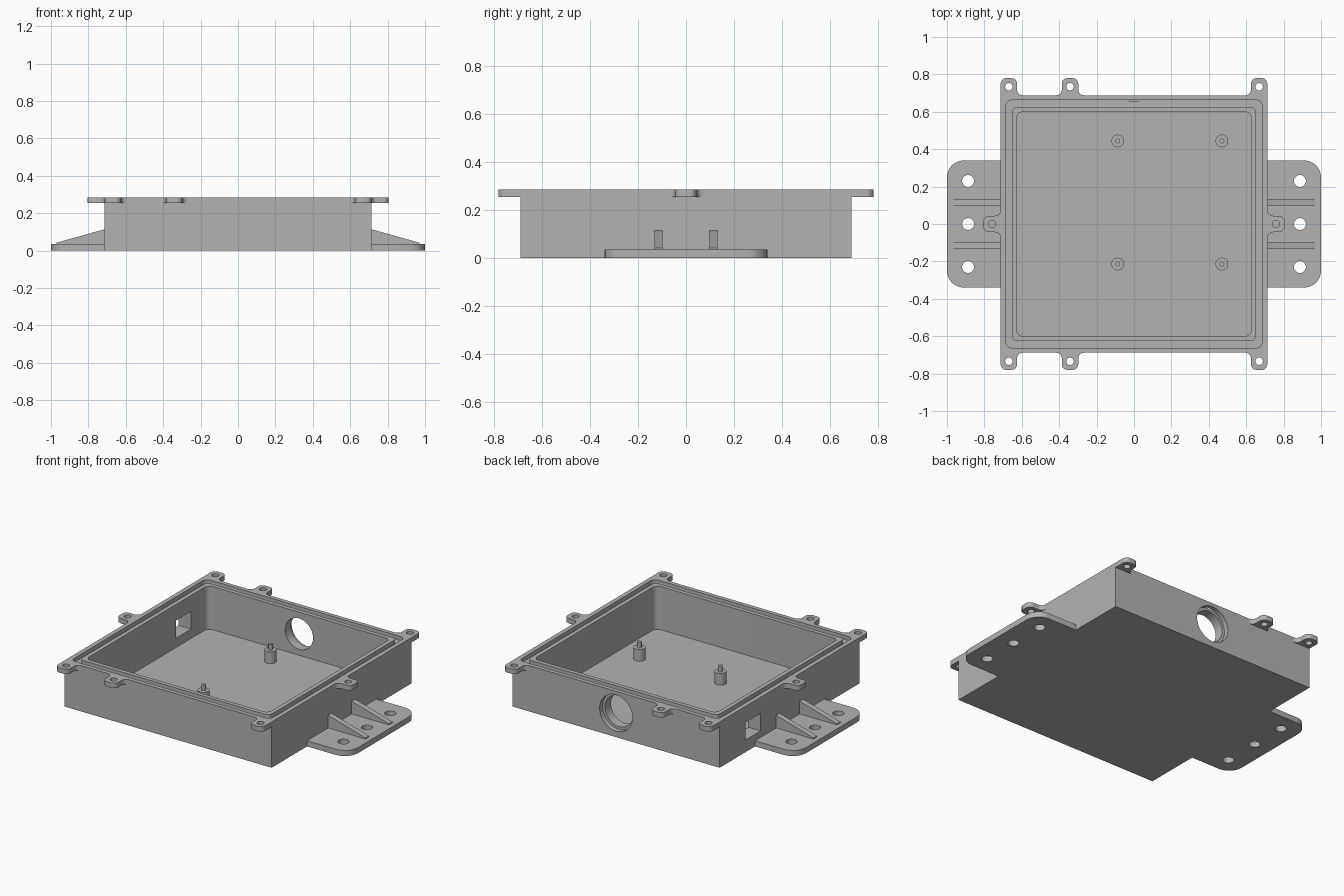
import bpy, bmesh, math
from mathutils import Matrix, Vector

cube = bpy.data.objects.get("Cube")
if cube:
    bpy.data.objects.remove(cube)

grey = bpy.data.materials.new("light grey")
grey.use_nodes = True
grey.diffuse_color = (0.45, 0.45, 0.45, 1)
grey.node_tree.nodes["Principled BSDF"].inputs["Base Color"].default_value = (0.45, 0.45, 0.45, 1)

HX, HY, TOP, FLOOR = 0.713, 0.688, 0.285, 0.017
STAND = Matrix.Rotation(math.pi / 2, 4, 'X')   # local y -> z, local z -> -y


def fillet(points, steps=6):
    """Round right-angled corners given as (x, y, radius)."""
    out = []
    for i, (x, y, r) in enumerate(points):
        p = Vector((x, y))
        if not r:
            out.append(p)
            continue
        a = (Vector(points[i - 1][:2]) - p).normalized() * r
        b = (Vector(points[(i + 1) % len(points)][:2]) - p).normalized() * r
        for k in range(steps + 1):
            t = math.pi / 2 * k / steps
            out.append(p + a * (1 - math.sin(t)) + b * (1 - math.cos(t)))
    return out


def rect(x0, x1, y0, y1, r=0):
    return fillet([(x0, y0, r), (x1, y0, r), (x1, y1, r), (x0, y1, r)])


def circle(x, y, r, n=32):
    return [Vector((x + r * math.cos(math.tau * k / n), y + r * math.sin(math.tau * k / n)))
            for k in range(n)]


def plate(name, loops, z0, z1, matrix=None):
    """Extrude an outline, with further loops as holes, from z0 to z1."""
    bm = bmesh.new()
    for loop in loops:
        clean = [p for i, p in enumerate(loop) if (p - loop[i - 1]).length > 1e-5]
        vs = [bm.verts.new((p.x, p.y, z0)) for p in clean]
        for i, v in enumerate(vs):
            bm.edges.new((vs[i - 1], v))
    bmesh.ops.triangle_fill(bm, use_beauty=True, edges=bm.edges[:], normal=(0, 0, 1))
    new = bmesh.ops.extrude_face_region(bm, geom=bm.faces[:])["geom"]
    bmesh.ops.translate(bm, verts=[g for g in new if isinstance(g, bmesh.types.BMVert)],
                        vec=(0, 0, z1 - z0))
    if matrix:
        bm.transform(matrix)
    bmesh.ops.recalc_face_normals(bm, faces=bm.faces[:])
    mesh = bpy.data.meshes.new(name)
    bm.to_mesh(mesh)
    bm.free()
    mesh.materials.append(grey)
    obj = bpy.data.objects.new(name, mesh)
    bpy.context.collection.objects.link(obj)
    return obj


def cut(target, cutter):
    mod = target.modifiers.new("cut", 'BOOLEAN')
    mod.operation, mod.solver, mod.object = 'DIFFERENCE', 'EXACT', cutter
    bpy.context.view_layer.objects.active = target
    bpy.ops.object.modifier_apply(modifier=mod.name)
    bpy.data.objects.remove(cutter)


# Open box with a seal groove, a counterbored round port and a square port
parts = []
body = plate("box_body", [rect(-HX, HX, -HY, HY)], 0, TOP)
parts.append(body)
cut(body, plate("pocket", [rect(-0.627, 0.627, -0.6, 0.6, 0.035)], FLOOR, 0.4))
cut(body, plate("seal_groove", [rect(-0.685, 0.685, -0.662, 0.662, 0.03),
                                rect(-0.653, 0.653, -0.626, 0.626, 0.03)], 0.26, 0.4))
cut(body, plate("round_port", [circle(0, 0.15, 0.096, 48)], -0.8, -0.55, STAND))
cut(body, plate("port_counterbore", [circle(0, 0.15, 0.113, 48)], -0.8, -0.658, STAND))
cut(body, plate("square_port", [rect(-0.8, -0.55, 0.285, 0.435)], 0.075, 0.185))


# Screw lugs around the rim: local x runs along the wall, local y points outwards
def lug(name, matrix, flush=False):
    h, length, r = 0.044, 0.092, 0.03
    left = [(-h, 0, 0)] if flush else [(-h - r, 0, 0), (-h, 0, r)]
    outline = left + [(-h, length, r), (h, length, r), (h, 0, r), (h + r, 0, 0)]
    parts.append(plate(name, [fillet(outline), circle(0, 0.046, 0.02, 24)], 0.254, TOP, matrix))


for end, sy in (("front", -1), ("back", 1)):
    for side, sx in (("right", -1), ("left", 1)):
        lug(f"{end}_{side}_corner_lug",
            Matrix.Translation((sx * 0.669, sy * HY, 0)) @ Matrix.Diagonal((-sx, sy, 1, 1)), True)
    lug(f"{end}_middle_lug",
        Matrix.Translation((-0.342, sy * HY, 0)) @ Matrix.Diagonal((1, sy, 1, 1)))

# Side lugs, mounting flanges and their sloping ribs
for side, sx in (("right", -1), ("left", 1)):
    mirror = Matrix.Diagonal((sx, 1, 1, 1))
    lug(f"{side}_side_lug",
        Matrix.Translation((sx * HX, 0, 0)) @ Matrix.Rotation(-sx * math.pi / 2, 4, 'Z'))
    outline = fillet([(HX, -0.34, 0), (1, -0.34, 0.09), (1, 0.34, 0.09), (HX, 0.34, 0)])
    holes = [circle(0.887, y, 0.032) for y in (-0.23, 0, 0.23)]
    parts.append(plate(f"{side}_mounting_flange", [outline] + holes, 0, 0.035, mirror))
    slope = [Vector(p) for p in ((HX, 0.034), (0.97, 0.034), (0.97, 0.042), (HX, 0.114))]
    for end, y in (("front", -0.115), ("back", 0.115)):
        parts.append(plate(f"{side}_{end}_rib", [slope], -0.017, 0.017,
                           mirror @ Matrix.Translation((0, y, 0)) @ STAND))

# Standoffs with locating pins on the floor
for end, y in (("front", -0.214), ("back", 0.444)):
    for side, x in (("right", -0.087), ("left", 0.47)):
        parts.append(plate(f"{end}_{side}_standoff", [circle(x, y, 0.034)], FLOOR, 0.09))
        parts.append(plate(f"{end}_{side}_pin", [circle(x, y, 0.013, 20)], 0.09, 0.125))

# Smooth the curved walls, keeping edges sharp
bpy.ops.object.select_all(action='DESELECT')
for obj in parts:
    obj.select_set(True)
bpy.context.view_layer.objects.active = body
bpy.ops.object.shade_smooth_by_angle(angle=math.radians(30))
